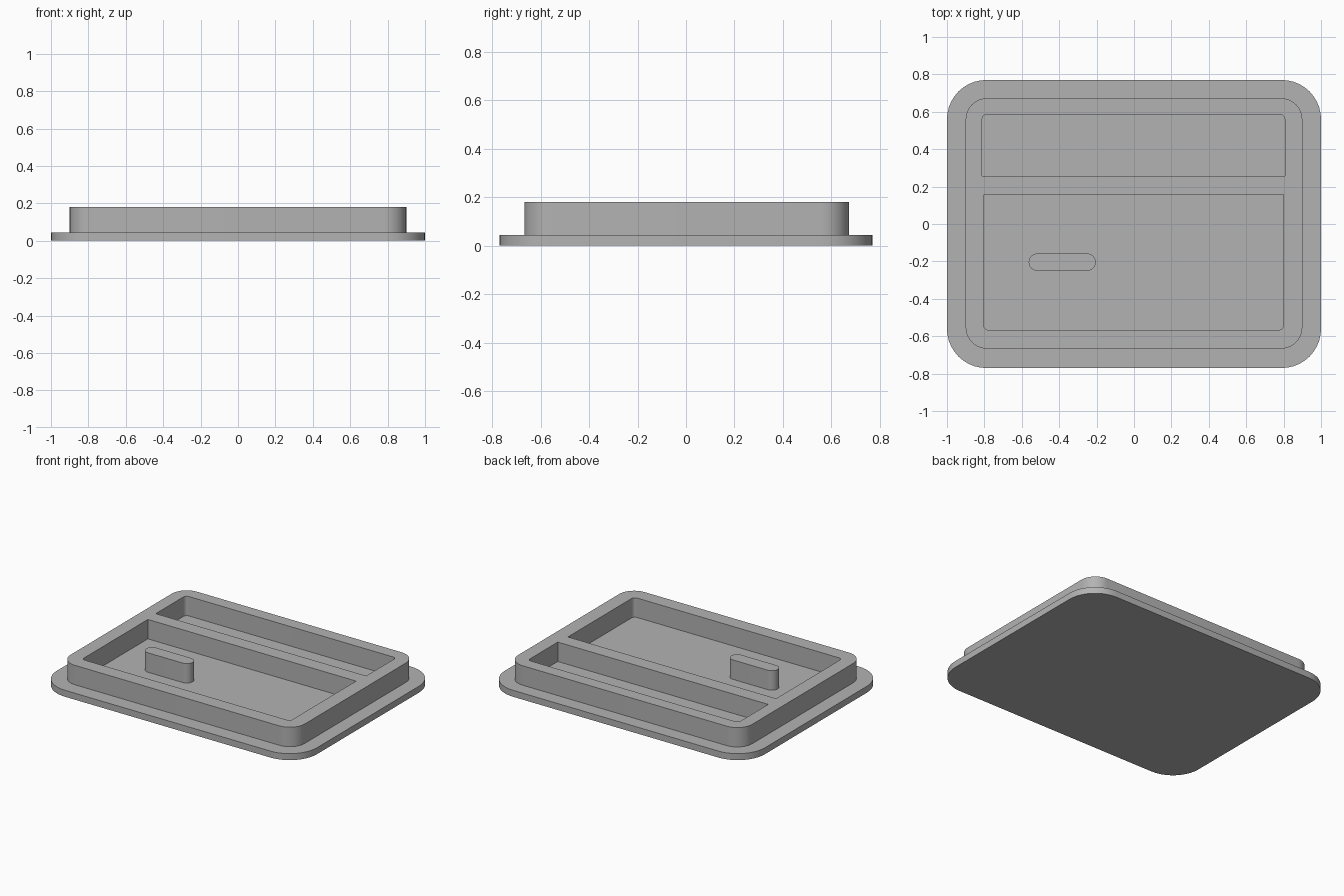
import bpy, bmesh
from math import cos, sin, pi, radians

cube = bpy.data.objects.get("Cube")
if cube:
    bpy.data.objects.remove(cube, do_unlink=True)

PLATE_TOP, RIM_TOP = 0.045, 0.18

grey = bpy.data.materials.new("matte grey")
grey.use_nodes = True
GREY = (0.45, 0.45, 0.45, 1)
grey.diffuse_color = GREY
grey.node_tree.nodes["Principled BSDF"].inputs["Base Color"].default_value = GREY


def rounded_rect(x0, x1, y0, y1, front_r, back_r, steps=10):
    """Counter-clockwise outline; a radius of zero gives a sharp corner."""
    corners = [(x1, y1, -1, -1, back_r), (x0, y1, 1, -1, back_r),
               (x0, y0, 1, 1, front_r), (x1, y0, -1, 1, front_r)]
    points = []
    for quarter, (x, y, sx, sy, r) in enumerate(corners):
        count = steps if r else 0
        for i in range(count + 1):
            a = (quarter + i / max(count, 1)) * pi / 2
            if r:
                points.append((x + sx * r + r * cos(a), y + sy * r + r * sin(a)))
            else:
                points.append((x, y))
    return points


def prism(name, outlines, z0, z1):
    """Extrude a filled outline; further outlines become holes."""
    curve = bpy.data.curves.new(name, "CURVE")
    curve.dimensions = "2D"
    curve.fill_mode = "BOTH"
    curve.extrude = (z1 - z0) / 2
    for outline in outlines:
        spline = curve.splines.new("POLY")
        spline.points.add(len(outline) - 1)
        for point, (x, y) in zip(spline.points, outline):
            point.co = (x, y, 0, 1)
        spline.use_cyclic_u = True
    temp = bpy.data.objects.new(name + " profile", curve)
    bpy.context.collection.objects.link(temp)
    graph = bpy.context.evaluated_depsgraph_get()
    mesh = bpy.data.meshes.new_from_object(temp.evaluated_get(graph))
    bpy.data.objects.remove(temp, do_unlink=True)

    # Weld caps to walls and set the part at its height
    bm = bmesh.new()
    bm.from_mesh(mesh)
    bmesh.ops.remove_doubles(bm, verts=bm.verts, dist=0.0005)
    bmesh.ops.translate(bm, verts=bm.verts, vec=(0, 0, (z0 + z1) / 2))
    bmesh.ops.recalc_face_normals(bm, faces=bm.faces)
    bm.to_mesh(mesh)
    bm.free()
    mesh.name = name
    mesh.materials.clear()
    mesh.materials.append(grey)
    obj = bpy.data.objects.new(name, mesh)
    bpy.context.collection.objects.link(obj)
    bpy.ops.object.select_all(action="DESELECT")
    obj.select_set(True)
    bpy.context.view_layer.objects.active = obj
    bpy.ops.object.shade_smooth_by_angle(angle=radians(30))
    return obj


# Wide flange at the bottom
prism("base_plate", [rounded_rect(-1, 1, -0.77, 0.77, 0.21, 0.21)], 0, PLATE_TOP)

# Raised frame with a large front pocket and a narrow back pocket
frame = rounded_rect(-0.9, 0.9, -0.667, 0.673, 0.115, 0.115)
front_pocket = rounded_rect(-0.803, 0.798, -0.567, 0.157, 0.025, 0)
back_pocket = rounded_rect(-0.812, 0.806, 0.257, 0.585, 0, 0.025)
prism("tray_frame", [frame, front_pocket, back_pocket], PLATE_TOP, RIM_TOP)

# Pill-shaped post standing in the front pocket
prism("pocket_post", [rounded_rect(-0.563, -0.205, -0.25, -0.158, 0.0459, 0.0459)],
      PLATE_TOP, RIM_TOP)
